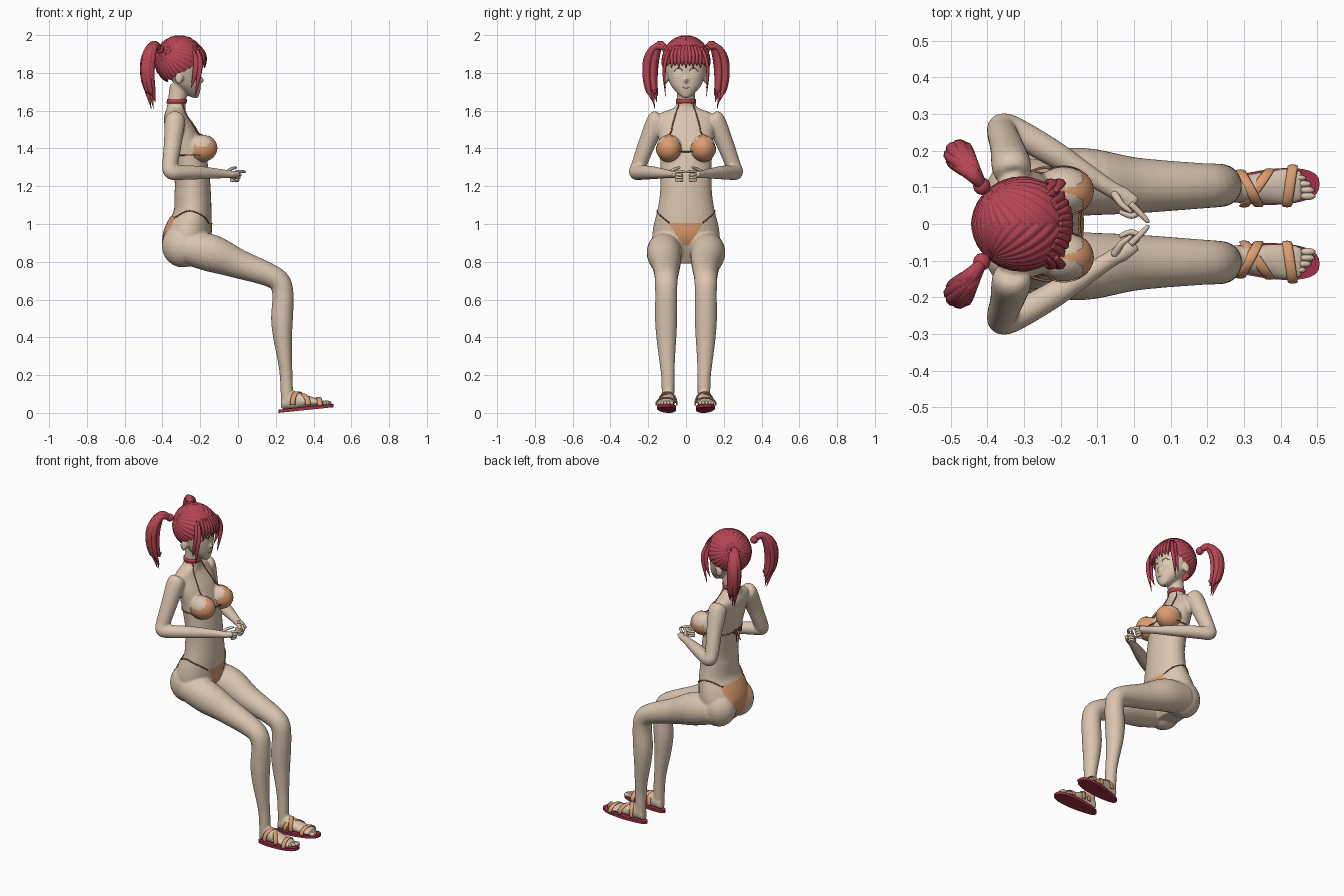
import bpy, bmesh, math
from mathutils import Vector, Matrix
from mathutils.bvhtree import BVHTree

if "Cube" in bpy.data.objects:
    bpy.data.objects.remove(bpy.data.objects["Cube"])


def material(name, rgb):
    m = bpy.data.materials.new(name)
    m.diffuse_color = (*rgb, 1)
    m.use_nodes = True
    m.node_tree.nodes["Principled BSDF"].inputs["Base Color"].default_value = m.diffuse_color
    return m


SKIN = material("skin", (0.70, 0.56, 0.43))
HAIR = material("hair red", (0.47, 0.06, 0.09))
CLOTH = material("orange cloth", (0.72, 0.33, 0.16))
CORD = material("brown cord", (0.36, 0.12, 0.06))
SOLE = material("crimson sole", (0.34, 0.03, 0.06))
EYE = material("pale eye", (0.75, 0.66, 0.50))


def make(name, bm, mat, smooth=True):
    bmesh.ops.recalc_face_normals(bm, faces=bm.faces)
    me = bpy.data.meshes.new(name)
    bm.to_mesh(me)
    bm.free()
    me.materials.append(mat)
    for p in me.polygons:
        p.use_smooth = smooth
    ob = bpy.data.objects.new(name, me)
    bpy.context.collection.objects.link(ob)
    return ob


def spline(pts, sub):
    """Catmull-Rom through points of any dimension."""
    p = [pts[0]] + list(pts) + [pts[-1]]
    out = []
    for i in range(1, len(p) - 2):
        for k in range(sub):
            t = k / sub
            out.append([0.5 * (2 * b + (c - a) * t + (2 * a - 5 * b + 4 * c - d) * t * t
                        + (3 * b - a - 3 * c + d) * t ** 3)
                        for a, b, c, d in zip(p[i - 1], p[i], p[i + 1], p[i + 2])])
    return out + [list(pts[-1])]


def tube(bm, pts, s=1, side=(0, 1, 0), n=16, sub=4, flat=False):
    """Loft ellipses (x, y, z, radius along side, other radius); s=-1 mirrors in y."""
    P = spline(pts, sub)
    C = [Vector(p[:3]) for p in P]
    rings = []
    for i, p in enumerate(P):
        t = Vector((0, 0, 1)) if flat else (C[min(i + 1, len(C) - 1)] - C[max(i - 1, 0)]).normalized()
        v = t.cross(Vector(side)).normalized()
        u = v.cross(t)
        ring = []
        for k in range(n):
            a = 2 * math.pi * k / n
            q = C[i] + u * max(p[3], .001) * math.cos(a) + v * max(p[4], .001) * math.sin(a)
            ring.append(bm.verts.new((q.x, q.y * s, q.z)))
        rings.append(ring)
    for a, b in zip(rings, rings[1:]):
        for k in range(n):
            bm.faces.new((a[k], a[(k + 1) % n], b[(k + 1) % n], b[k]))
    bm.faces.new(rings[0])
    bm.faces.new(rings[-1])


def ball(bm, c, r, s=1, n=20):
    m = Matrix.Translation((c[0], c[1] * s, c[2])) @ Matrix.Diagonal((*r, 1))
    return bmesh.ops.create_uvsphere(bm, u_segments=n, v_segments=n // 2 + 2, radius=1, matrix=m)


# body: overlapping lofts fused by a voxel remesh
bm = bmesh.new()
torso = [(-.28, .79, .09, .06), (-.28, .86, .16, .10), (-.272, .93, .178, .125), (-.258, 1.0, .17, .118),
         (-.24, 1.07, .152, .10), (-.24, 1.15, .139, .097), (-.241, 1.22, .135, .094), (-.255, 1.32, .136, .095),
         (-.275, 1.42, .142, .095), (-.30, 1.50, .15, .085), (-.325, 1.56, .148, .068), (-.33, 1.587, .135, .056),
         (-.328, 1.615, .065, .05), (-.325, 1.645, .05, .048), (-.31, 1.74, .048, .05)]
tube(bm, [(x, 0, z, a, b) for x, z, a, b in torso], n=32, flat=True)
head = [(-.225, 1.668, .016, .014), (-.243, 1.69, .044, .04), (-.263, 1.73, .078, .066), (-.28, 1.78, .099, .083),
        (-.295, 1.83, .109, .098), (-.30, 1.90, .108, .105), (-.30, 1.95, .08, .08), (-.30, 1.972, .03, .03)]
tube(bm, [(x, 0, z, a, b) for x, z, a, b in head], n=32, flat=True)
ball(bm, (-.197, 0, 1.762), (.017, .011, .016))
for s in (1, -1):
    tube(bm, [(-.27, .105, .875, .09, .09), (-.14, .115, .845, .093, .099), (0, .105, .79, .077, .078),
              (.16, .104, .732, .064, .062), (.222, .105, .69, .06, .058), (.238, .105, .62, .058, .056),
              (.233, .105, .5, .059, .058), (.236, .104, .4, .053, .05), (.248, .1, .28, .042, .038),
              (.255, .096, .2, .036, .034), (.258, .095, .12, .034, .033), (.26, .095, .06, .032, .032)], s, n=24)
    tube(bm, [(.228, .092, .045, .02, .02), (.24, .092, .047, .03, .03), (.275, .094, .066, .036, .05),
              (.32, .097, .066, .04, .042), (.38, .101, .06, .047, .028), (.43, .104, .054, .048, .018),
              (.458, .105, .05, .042, .012)], s)
    tube(bm, [(-.33, .135, 1.575, .03, .03), (-.333, .152, 1.55, .054, .054), (-.345, .205, 1.43, .046, .048),
              (-.36, .25, 1.31, .04, .042), (-.352, .262, 1.277, .04, .042), (-.31, .245, 1.272, .039, .039),
              (-.21, .187, 1.272, .036, .036), (-.07, .1, 1.265, .023, .023), (-.035, .078, 1.262, .026, .02),
              (.0, .05, 1.262, .026, .016)], s, side=(.055, .093, .025))
    ball(bm, (-.292, .09, .885), (.112, .098, .115), s)
    ball(bm, (-.192, .09, 1.402), (.08, .067, .071), s)
    ball(bm, (-.312, .107, 1.772), (.022, .014, .032), s)
body = make("body", bm, SKIN)
mod = body.modifiers.new("fuse", 'REMESH')
mod.mode, mod.voxel_size, mod.use_smooth_shade = 'VOXEL', .0065, True
mod = body.modifiers.new("soften", 'SMOOTH')
mod.factor, mod.iterations = .5, 5
dg = bpy.context.evaluated_depsgraph_get()
fused = bpy.data.meshes.new_from_object(body.evaluated_get(dg))
body.modifiers.clear()
body.data = fused
tree = BVHTree.FromPolygons([v.co for v in fused.vertices], [p.vertices[:] for p in fused.polygons])

# fingers and toes
bm = bmesh.new()
for s in (1, -1):
    tube(bm, [(-.01, .056, 1.277, .009, .009), (.02, .026, 1.278, .008, .008), (.036, .009, 1.277, .006, .006),
              (.041, .004, 1.277, .002, .002)], s, side=(0, 0, 1), n=8)
    for k in range(3):
        z = 1.262 - .014 * k
        tube(bm, [(-.008, .055, z, .009, .009), (.012 - .006 * k, .034, z - .002, .008, .008),
                  (-.008, .022, z - .004, .008, .008), (-.04, .034, z - .004, .006, .006)],
             s, side=(0, 0, 1), n=8)
    tube(bm, [(-.055, .085, 1.275, .011, .011), (-.035, .055, 1.292, .009, .009), (-.012, .036, 1.298, .006, .006),
              (-.006, .03, 1.299, .002, .002)], s, side=(0, 0, 1), n=8)
    for k in range(5):
        ball(bm, (.474 - .004 * k * k * .7, .076 + .0165 * k, .052), (.022, .0115 - .0008 * k, .013), s, 10)
make("fingers_and_toes", bm, SKIN)

# sandals
bm = bmesh.new()
for s in (1, -1):
    low, top = [], []
    for k in range(40):
        a = 2 * math.pi * k / 40
        x = .36 + .146 * math.cos(a)
        y = .1 + .06 * (x - .36) + math.copysign(abs(math.sin(a)) ** .75, math.sin(a)) * (.048 + .011 * math.cos(a))
        z = .03 * (x - .214) / .29
        low.append(bm.verts.new((x, y * s, z)))
        top.append(bm.verts.new((x, y * s, z + .017)))
    bm.faces.new(low)
    bm.faces.new(top)
    for k in range(40):
        j = (k + 1) % 40
        bm.faces.new((low[k], low[j], top[j], top[k]))
make("sandal_soles", bm, SOLE, False)
bm = bmesh.new()
for s in (1, -1):
    for x, skew, w, h, z0 in ((.425, .008, .055, .036, .045), (.335, .035, .05, .05, .05), (.315, -.025, .048, .058, .052)):
        arc = [math.radians(d) for d in range(-100, 101, 20)]
        tube(bm, [(x + skew * math.sin(a), .1 + .06 * (x - .36) + w * math.sin(a), z0 + h * math.cos(a), .014, .004)
                  for a in arc], s, side=(1, 0, 0), n=8, sub=2)
make("sandal_straps", bm, CLOTH)


# swimwear pieces that follow the body surface
def patch(name, rows, direction, mat, yc=0, off=.004):
    bm = bmesh.new()
    rows, n, grid = spline(rows, 6), 20, []
    for z, w in rows:
        line = []
        for k in range(n + 1):
            y = yc + w * (2 * k / n - 1)
            hit = tree.ray_cast(Vector((-.25 - direction * 1, y, z)), Vector((direction, 0, 0)))[0]
            line.append(bm.verts.new((hit.x - direction * off, y, z)) if hit else None)
        grid.append(line)
    for a, b in zip(grid, grid[1:]):
        for k in range(n):
            q = (a[k], a[k + 1], b[k + 1], b[k])
            if all(q) and max(v.co.x for v in q) - min(v.co.x for v in q) < .05:
                bm.faces.new(q)
    return make(name, bm, mat)


def cord(bm, pts, r=.0035, s=1, snap=True, off=.002):
    out = []
    for p in spline(pts, 6):
        q = Vector(p)
        if snap:
            loc, nor, _, _ = tree.find_nearest(q)
            q = loc + nor * off
        out.append((*q, r, r))
    tube(bm, out, s, side=(.31, .42, .85), n=6, sub=1)


patch("bottom_front", [(1.005, .095), (.97, .07), (.93, .045), (.885, .018)], -1, CLOTH)
patch("bottom_back", [(1.04, .115), (.98, .112), (.92, .088), (.86, .05), (.79, .018)], 1, CLOTH)

bm = bmesh.new()
for s in (1, -1):
    res = ball(bm, (-.192, .09, 1.402), (.0825, .0695, .0735), s, 48)
    cut = {f for v in res["verts"] for f in v.link_faces}
    cut = [f for f in cut if abs(abs(f.calc_center_median().y) - .09) > (1.482 - f.calc_center_median().z) * .95
           or f.calc_center_median().x < -.235]
    bmesh.ops.delete(bm, geom=cut, context='FACES')
make("top_cups", bm, CLOTH)

bm = bmesh.new()
for s in (1, -1):
    cord(bm, [(-.15, .09, 1.005), (-.19, .125, 1.04), (-.25, .155, 1.07), (-.31, .14, 1.06), (-.35, .11, 1.04)], s=s)
    cord(bm, [(-.19, .088, 1.475), (-.225, .075, 1.53), (-.27, .055, 1.59), (-.29, .042, 1.635)], s=s)
    cord(bm, [(-.2, .15, 1.36), (-.25, .14, 1.365), (-.31, .11, 1.365), (-.36, 0, 1.365)], s=s)
    cord(bm, [(-.36, 0, 1.365), (-.37, .03, 1.38), (-.37, .035, 1.355), (-.36, 0, 1.365), (-.375, .02, 1.30)],
         s=s, snap=False)
cord(bm, [(-.145, -.04, 1.385), (-.15, 0, 1.382), (-.145, .04, 1.385)], snap=False)
make("swimwear_cords", bm, CORD)

# choker
bm = bmesh.new()
tube(bm, [(-.325, 0, 1.638, .05, .049), (-.325, 0, 1.639, .054, .053), (-.323, 0, 1.661, .054, .053),
          (-.323, 0, 1.662, .05, .049)], n=32, sub=1, flat=True)
make("choker", bm, HAIR)

# face details
for s in (1, -1):
    patch("eye", [(1.822, .008), (1.815, .02), (1.80, .024), (1.785, .018), (1.778, .008)], -1, EYE, .046 * s, .002)
bm = bmesh.new()
for s in (1, -1):
    cord(bm, [(-.19, .02, 1.812), (-.19, .045, 1.826), (-.2, .074, 1.808)], .002, s, off=.001)
cord(bm, [(-.19, -.02, 1.722), (-.18, 0, 1.717), (-.19, .02, 1.722)], .0015, off=0)
make("lashes_and_mouth", bm, CORD)

# hair cap: grooved shell whose strands run towards each tail
bm = bmesh.new()
axis = Vector((-.62, .70, .36)).normalized()
e1 = axis.cross(Vector((0, 0, 1))).normalized()
e2 = axis.cross(e1)
NT, NP = 30, 168
for s in (1, -1):
    rings = []
    for i in range(NT + 1):
        t = math.pi * (i + .01) / (NT + .02)
        ring = []
        for j in range(NP):
            a = 2 * math.pi * j / NP
            d = axis * math.cos(t) + (e1 * math.cos(a) + e2 * math.sin(a)) * math.sin(t)
            r = .97 + .04 * abs(math.sin(14 * a)) * math.sin(t)
            ring.append(bm.verts.new((-.31 + d.x * .134 * r, d.y * .13 * r * s, 1.866 + d.z * .133 * r)))
        rings.append(ring)
    for a, b in zip(rings, rings[1:]):
        for j in range(NP):
            q = (a[j], a[(j + 1) % NP], b[(j + 1) % NP], b[j])
            c = sum((v.co for v in q), Vector()) / 4
            if c.y * s > -.004 and c.z > max(1.755, 1.80 + .6 * (c.x + .30)):
                bm.faces.new(q)
bmesh.ops.delete(bm, geom=[v for v in bm.verts if not v.link_faces], context='VERTS')
make("hair_cap", bm, HAIR)

# fringe and side locks
bm = bmesh.new()
for k in range(-5, 6):
    y = k * .0185
    x = -.31 + .136 * math.sqrt(1 - (y / .136) ** 2)
    drop = .012 * (k % 2)
    tube(bm, [(x - .03, y * .8, 1.945, .006, .004), (x - .004, y * .95, 1.905, .014, .007),
              (x + .003, y, 1.865, .012, .006), (x - .002, y * 1.06, 1.825 + drop, .001, .001)], n=8)
for s in (1, -1):
    for dx, tip in ((0, 1.675), (-.022, 1.72)):
        tube(bm, [(-.215 + dx, .09, 1.92, .008, .008), (-.2 + dx, .109, 1.86, .009, .014),
                  (-.207 + dx, .116, 1.79, .008, .013), (-.226 + dx, .108, tip, .001, .001)], s, n=8)
make("fringe", bm, HAIR)

# tails
bm = bmesh.new()
for s in (1, -1):
    ball(bm, (-.415, .103, 1.925), (.024, .024, .024), s, 12)
    for k in range(8):
        a = 2 * math.pi * k / 8
        u, v = (math.cos(a), math.sin(a)) if k else (0, 0)
        tip = 1.61 + .035 * (k % 4)
        tube(bm, [(-.41, .1, 1.925, .012, .012), (-.447 + .01 * u, .15 + .012 * v, 1.945 - .008 * v, .018, .018),
                  (-.473 + .02 * u, .183 + .022 * v, 1.875, .022, .02),
                  (-.476 + .02 * u, .19 + .022 * v, 1.78, .021, .018),
                  (-.462 + .018 * u, .18 + .02 * v, 1.70, .013, .011),
                  (-.447 + .012 * u, .165 + .015 * v, tip, .001, .001)], s, side=(1, .2, .1), n=10)
make("hair_tails", bm, HAIR)
